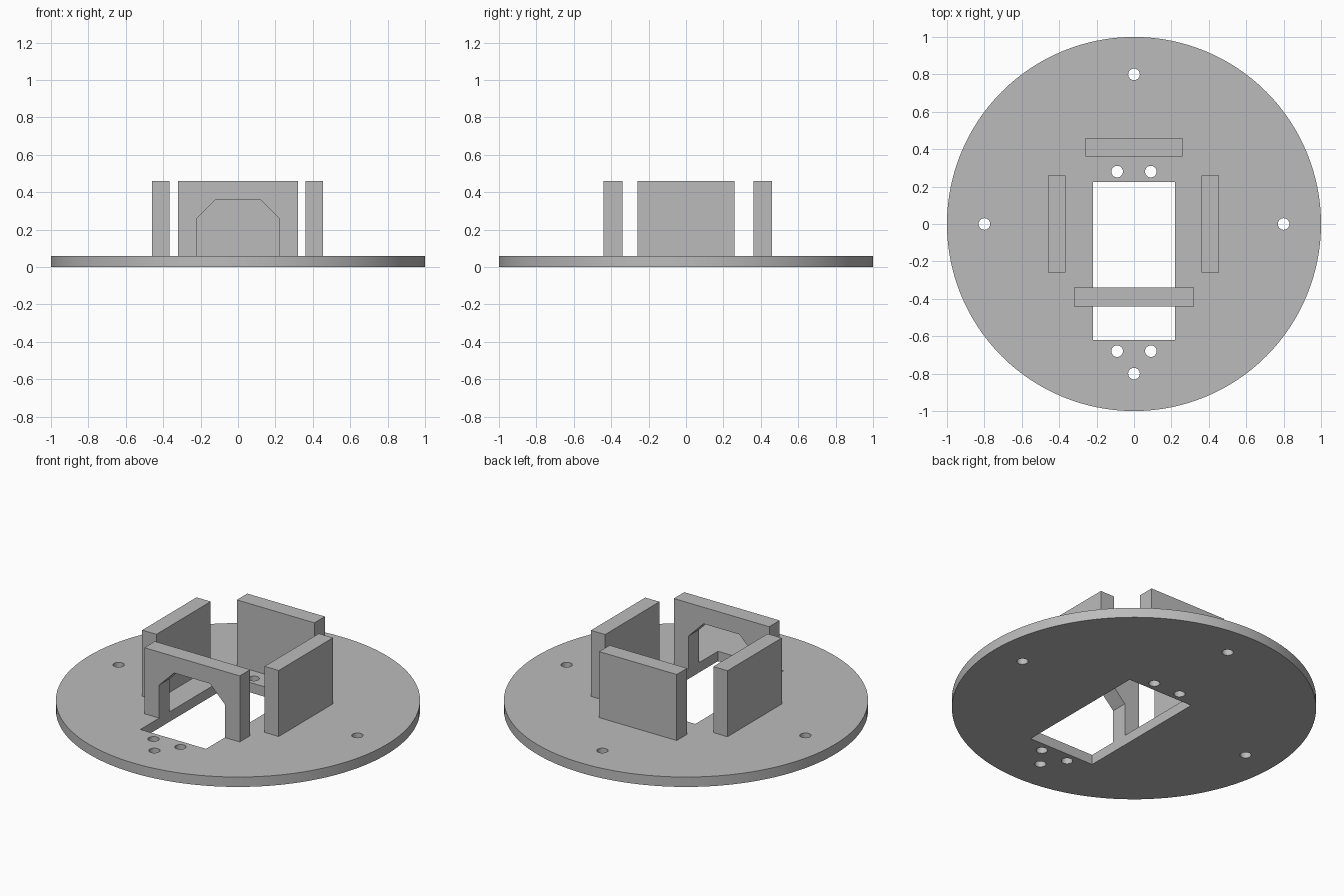
import bpy
import bmesh
import math

if "Cube" in bpy.data.objects:
    bpy.data.objects.remove(bpy.data.objects["Cube"], do_unlink=True)

PLATE_TOP = 0.06
WALL_TOP = 0.46

grey = bpy.data.materials.new("plain_grey")
grey.use_nodes = True
grey.diffuse_color = (0.5, 0.5, 0.5, 1)
grey.node_tree.nodes["Principled BSDF"].inputs["Base Color"].default_value = (0.5, 0.5, 0.5, 1)


def prism(name, outline, direction):
    """Extrude a closed outline of 3D points along a direction."""
    bm = bmesh.new()
    face = bm.faces.new([bm.verts.new(p) for p in outline])
    grown = bmesh.ops.extrude_face_region(bm, geom=[face])["geom"]
    verts = [v for v in grown if isinstance(v, bmesh.types.BMVert)]
    bmesh.ops.translate(bm, verts=verts, vec=direction)
    bmesh.ops.recalc_face_normals(bm, faces=bm.faces)
    mesh = bpy.data.meshes.new(name)
    bm.to_mesh(mesh)
    bm.free()
    mesh.materials.append(grey)
    obj = bpy.data.objects.new(name, mesh)
    bpy.context.collection.objects.link(obj)
    return obj


def box(name, x0, x1, y0, y1, z0, z1):
    outline = [(x0, y0, z0), (x1, y0, z0), (x1, y1, z0), (x0, y1, z0)]
    return prism(name, outline, (0, 0, z1 - z0))


def disc(name, x, y, radius, z0, z1, sides):
    angles = [2 * math.pi * i / sides for i in range(sides)]
    outline = [(x + radius * math.cos(a), y + radius * math.sin(a), z0) for a in angles]
    return prism(name, outline, (0, 0, z1 - z0))


def cut(target, cutter):
    """Subtract the cutter and discard it."""
    mod = target.modifiers.new("cut", 'BOOLEAN')
    mod.operation = 'DIFFERENCE'
    mod.solver = 'EXACT'
    mod.object = cutter
    bpy.context.view_layer.objects.active = target
    bpy.ops.object.modifier_apply(modifier=mod.name)
    bpy.data.objects.remove(cutter, do_unlink=True)


# Round base plate with a rectangular slot
plate = disc("base_plate", 0, 0, 1, 0, PLATE_TOP, 128)
cut(plate, box("slot_cutter", -0.22, 0.22, -0.62, 0.225, -0.1, 0.2))

# Rim screw holes, and pairs of holes at both ends of the slot
rim_holes = [(0.8, 0), (-0.8, 0), (0, 0.8), (0, -0.8)]
slot_holes = [(s * 0.09, y) for s in (-1, 1) for y in (0.28, -0.68)]
for x, y in rim_holes + slot_holes:
    cut(plate, disc("hole_cutter", x, y, 0.031, -0.1, 0.2, 32))

# Side and back walls
box("left_wall", 0.36, 0.455, -0.26, 0.26, PLATE_TOP, WALL_TOP)
box("right_wall", -0.46, -0.365, -0.26, 0.26, PLATE_TOP, WALL_TOP)
box("back_wall", -0.26, 0.26, 0.36, 0.46, PLATE_TOP, WALL_TOP)

# Front wall with a chamfered archway over the slot
half = [(0.12, 0.36), (0.22, 0.26), (0.22, PLATE_TOP), (0.32, PLATE_TOP), (0.32, WALL_TOP)]
profile = half + [(-x, z) for x, z in reversed(half)]
prism("front_arch", [(x, -0.44, z) for x, z in profile], (0, 0.1, 0))

# Smooth rim and holes, sharp edges elsewhere
bpy.ops.object.select_all(action='DESELECT')
plate.select_set(True)
bpy.context.view_layer.objects.active = plate
bpy.ops.object.shade_smooth_by_angle(angle=math.radians(30))
